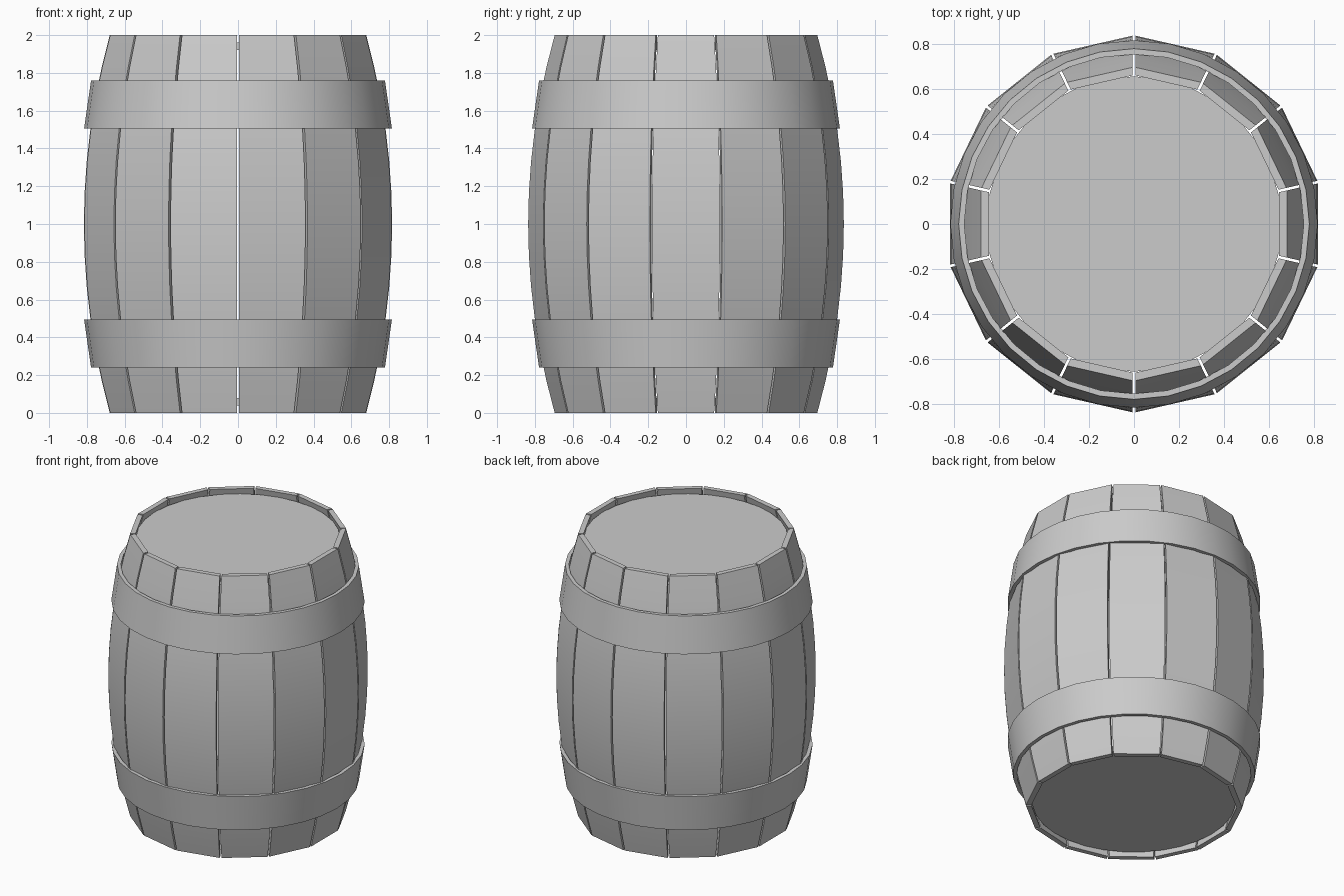
import bpy, bmesh, math

if "Cube" in bpy.data.objects:
    bpy.data.objects.remove(bpy.data.objects["Cube"])

STAVES = 14
HALF = math.pi / STAVES
STEPS = 12
THICK = 0.035
GAP = 0.006


def apothem(z):
    # distance from the axis to the flat outer face of a stave
    return 0.816 - 0.137 * (z - 1) ** 2


def finish(name, bm, angle):
    bmesh.ops.recalc_face_normals(bm, faces=bm.faces)
    mesh = bpy.data.meshes.new(name)
    bm.to_mesh(mesh)
    bm.free()
    obj = bpy.data.objects.new(name, mesh)
    bpy.context.collection.objects.link(obj)
    bpy.ops.object.select_all(action='DESELECT')
    obj.select_set(True)
    bpy.context.view_layer.objects.active = obj
    bpy.ops.object.shade_smooth_by_angle(angle=math.radians(angle))
    return obj


def stave(name, turn):
    # bowed plank: four-sided section swept up the barrel curve
    bm = bmesh.new()
    c, s = math.cos(turn), math.sin(turn)
    rings = []
    for i in range(STEPS + 1):
        z = 2 * i / STEPS
        ring = []
        for d, side in ((0, -1), (0, 1), (-THICK, 1), (-THICK, -1)):
            x = apothem(z) + d
            y = side * (x * math.tan(HALF) - GAP)
            ring.append(bm.verts.new((x * c - y * s, x * s + y * c, z)))
        rings.append(ring)
    for a, b in zip(rings, rings[1:]):
        for j in range(4):
            k = (j + 1) % 4
            bm.faces.new((a[j], a[k], b[k], b[j]))
    bm.faces.new(rings[0])
    bm.faces.new(rings[-1])
    return finish(name, bm, 30)


def hoop(name, profile, sides=32):
    # closed profile of (radius, z) turned around the axis
    bm = bmesh.new()
    rings = []
    for i in range(sides):
        a = 2 * math.pi * i / sides
        rings.append([bm.verts.new((r * math.cos(a), r * math.sin(a), z)) for r, z in profile])
    n = len(profile)
    for i in range(sides):
        p, q = rings[i], rings[(i + 1) % sides]
        for j in range(n):
            k = (j + 1) % n
            bm.faces.new((p[j], q[j], q[k], p[k]))
    return finish(name, bm, 30)


def lid(name, z):
    bm = bmesh.new()
    bmesh.ops.create_cone(bm, cap_ends=True, segments=32, radius1=0.655, radius2=0.655, depth=0.04)
    bmesh.ops.translate(bm, verts=bm.verts, vec=(0, 0, z))
    return finish(name, bm, 30)


# Staves
for i in range(STAVES):
    stave(f"stave_{i + 1}", 2 * HALF * i)

# Hoops, flaring towards the belly
section = [(0.815, 1.505), (0.778, 1.76), (0.753, 1.76), (0.79, 1.505)]
hoop("upper_hoop", section)
hoop("lower_hoop", [(r, 2 - z) for r, z in section])

# Recessed end boards
lid("top_lid", 1.94)
lid("bottom_lid", 0.06)
